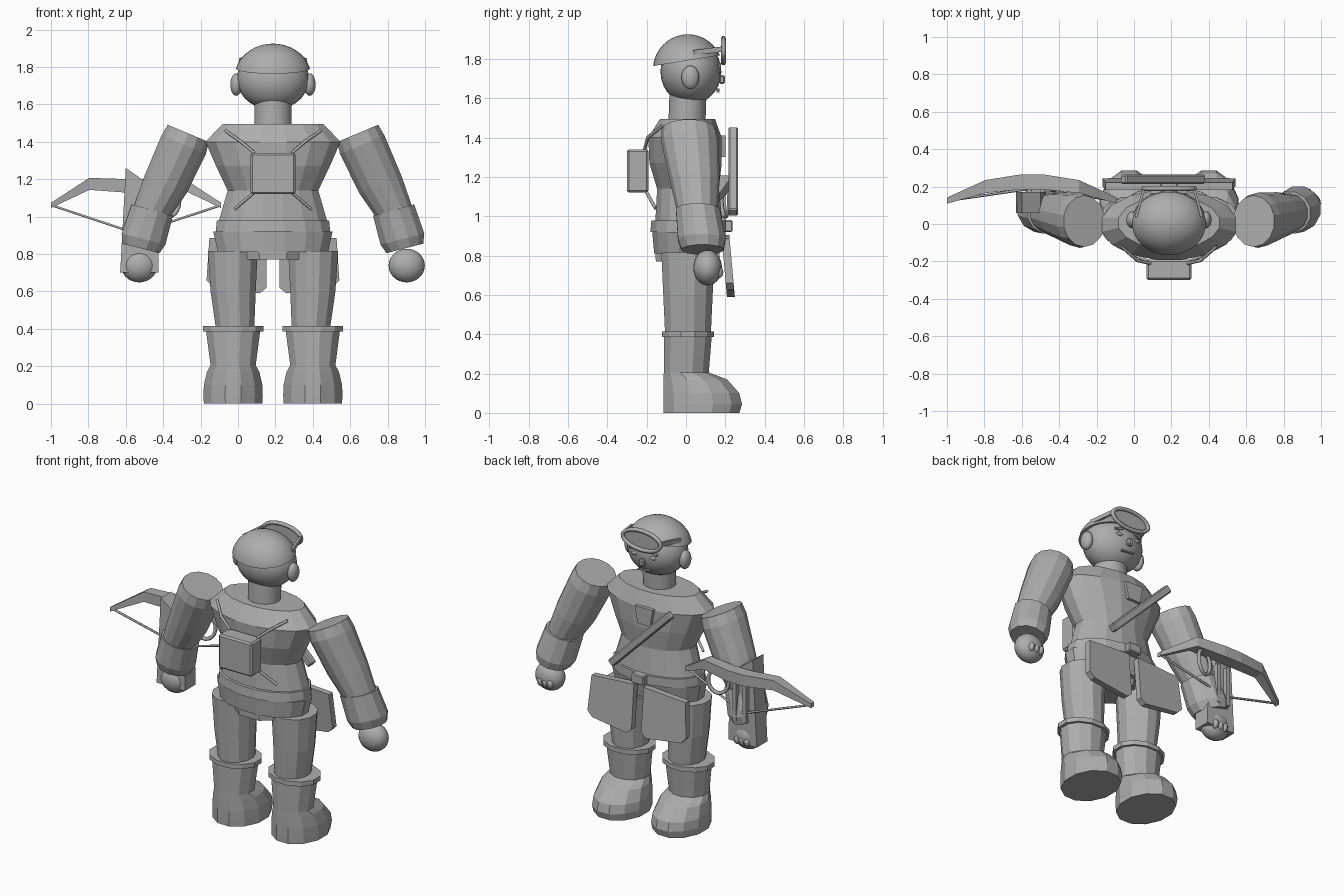
import bpy, bmesh, math
from mathutils import Vector, Matrix

if "Cube" in bpy.data.objects:
    bpy.data.objects.remove(bpy.data.objects["Cube"])

CX = 0.187  # body centre line
grey = bpy.data.materials.new("plain grey")
grey.diffuse_color = (0.42, 0.42, 0.42, 1)
grey.use_nodes = True
grey.node_tree.nodes["Principled BSDF"].inputs["Base Color"].default_value = grey.diffuse_color


def finish(name, bm, smooth=None):
    bmesh.ops.recalc_face_normals(bm, faces=bm.faces)
    me = bpy.data.meshes.new(name)
    bm.to_mesh(me)
    bm.free()
    ob = bpy.data.objects.new(name, me)
    bpy.context.collection.objects.link(ob)
    me.materials.append(grey)
    if smooth:
        bpy.context.view_layer.objects.active = ob
        ob.select_set(True)
        bpy.ops.object.shade_smooth_by_angle(angle=math.radians(smooth))
        ob.select_set(False)
    return ob


def loft(name, rings, n=12, smooth=None):
    """Rings: (centre, half width, half depth, axis tilt towards +x)."""
    bm = bmesh.new()
    prev = None
    for c, rx, ry, tilt in rings:
        ux = Vector((math.cos(tilt), 0, math.sin(tilt)))
        cur = []
        for i in range(n):
            a = math.tau * (i + 0.5) / n
            cur.append(bm.verts.new(Vector(c) + ux * rx * math.cos(a) + Vector((0, ry * math.sin(a), 0))))
        if prev:
            for i in range(n):
                j = (i + 1) % n
                bm.faces.new((prev[i], prev[j], cur[j], cur[i]))
        else:
            bm.faces.new(cur)
        prev = cur
    bm.faces.new(prev)
    return finish(name, bm, smooth)


def stack(name, levels, x=CX, n=12, smooth=None):
    """Levels: (z, half width, back y, front y)."""
    return loft(name, [((x, (b + f) / 2, z), w, (f - b) / 2, 0) for z, w, b, f in levels], n, smooth)


def ball(name, c, r, cut=None, u=24, v=14):
    bm = bmesh.new()
    bmesh.ops.create_uvsphere(bm, u_segments=u, v_segments=v, radius=1)
    bmesh.ops.transform(bm, matrix=Matrix.Translation(c) @ Matrix.Diagonal((*r, 1)), verts=bm.verts)
    if cut:
        res = bmesh.ops.bisect_plane(bm, geom=bm.verts[:] + bm.edges[:] + bm.faces[:], plane_co=cut[0],
                                     plane_no=cut[1], clear_inner=True)
        bmesh.ops.edgeloop_fill(bm, edges=[g for g in res["geom_cut"] if isinstance(g, bmesh.types.BMEdge)])
    return finish(name, bm, 40)


def box(name, c, size, rot=Matrix(), bevel=0):
    bm = bmesh.new()
    bmesh.ops.create_cube(bm, size=1)
    bmesh.ops.transform(bm, matrix=Matrix.Translation(c) @ rot @ Matrix.Diagonal((*size, 1)), verts=bm.verts)
    if bevel:
        bmesh.ops.bevel(bm, geom=bm.edges[:], offset=bevel, segments=1, affect='EDGES')
    return finish(name, bm)


def plate(name, pts, y0, y1, lean=0.0):
    """Outline in x, z extruded in y; lean pushes lower points forward."""
    top = max(z for _, z in pts)
    bm = bmesh.new()
    a = [bm.verts.new((x, y0 + lean * (top - z), z)) for x, z in pts]
    b = [bm.verts.new((x, y1 + lean * (top - z), z)) for x, z in pts]
    bm.faces.new(a)
    bm.faces.new(b)
    for i in range(len(a)):
        j = (i + 1) % len(a)
        bm.faces.new((a[i], a[j], b[j], b[i]))
    return finish(name, bm)


def tube(name, pts, r, cyclic=False):
    cu = bpy.data.curves.new(name, 'CURVE')
    cu.dimensions = '3D'
    cu.bevel_depth = r
    cu.bevel_resolution = 1
    cu.use_fill_caps = True
    sp = cu.splines.new('POLY')
    sp.points.add(len(pts) - 1)
    for p, q in zip(sp.points, pts):
        p.co = (*q, 1)
    sp.use_cyclic_u = cyclic
    ob = bpy.data.objects.new(name, cu)
    bpy.context.collection.objects.link(ob)
    cu.materials.append(grey)


# torso, belt and hips
stack("torso", [(0.96, 0.30, -0.16, 0.19), (1.14, 0.247, -0.15, 0.17), (1.27, 0.31, -0.19, 0.185),
                (1.40, 0.368, -0.195, 0.185), (1.495, 0.275, -0.135, 0.15)], n=16)
stack("belt", [(0.92, 0.312, -0.185, 0.205), (0.978, 0.306, -0.18, 0.205)], n=16)
stack("hips", [(0.81, 0.30, -0.165, 0.17), (0.92, 0.325, -0.175, 0.19)], n=16)
stack("hip_skirt", [(0.77, 0.19, -0.165, 0.14), (0.87, 0.20, -0.17, 0.16)], n=8)
box("belt_buckle", (CX, 0.215, 0.95), (0.09, 0.045, 0.06), bevel=0.006)

# neck, head, cap and ears
stack("neck", [(1.48, 0.10, -0.09, 0.10), (1.62, 0.10, -0.085, 0.105)], n=24, smooth=40)
ball("head", (CX, 0.025, 1.735), (0.193, 0.155, 0.165))
ball("cap", (CX, 0.01, 1.745), (0.205, 0.178, 0.18), ((CX, -0.16, 1.765), (0, -0.16, 1)), u=32, v=20)
for s, side in ((-1, "right"), (1, "left")):
    ball(side + "_ear", (CX + s * 0.197, 0.022, 1.706), (0.031, 0.045, 0.06))
    # face details
    ball(side + "_eye", (CX + s * 0.065, 0.17, 1.735), (0.024, 0.009, 0.012), u=12, v=8)
    box(side + "_brow", (CX + s * 0.07, 0.17, 1.768), (0.06, 0.014, 0.012), Matrix.Rotation(s * 0.2, 4, 'Y'))
    # goggle strap
    p, q = Vector((CX + s * 0.175, 0.04, 1.832)), Vector((CX + s * 0.135, 0.185, 1.85))
    rot = (q - p).to_track_quat('Y', 'Z').to_matrix().to_4x4()
    box(side + "_goggle_strap", (p + q) / 2, (0.014, (q - p).length, 0.026), rot)
box("nose", (CX, 0.183, 1.695), (0.034, 0.03, 0.045), bevel=0.008)
box("mouth", (CX, 0.163, 1.64), (0.09, 0.014, 0.009), Matrix.Rotation(0.12, 4, 'Y'))
tube("goggle_frame", [(CX + 0.136 * math.cos(a), 0.19, 1.842 + 0.062 * math.sin(a))
                      for a in (math.tau * i / 28 for i in range(28))], 0.013, True)
bm = bmesh.new()
bmesh.ops.create_circle(bm, cap_ends=True, segments=28, radius=1)
bmesh.ops.transform(bm, matrix=Matrix.Translation((CX, 0.187, 1.842)) @ Matrix.Diagonal((0.134, 1, 0.06, 1))
                    @ Matrix.Rotation(math.pi / 2, 4, 'X'), verts=bm.verts)
finish("goggle_lens", bm)

for s, side in ((-1, "right"), (1, "left")):
    # legs and boots
    lx = CX + s * 0.213
    loft(side + "_leg", [((CX + s * 0.202, 0.01, 0.39), 0.105, 0.12, 0), ((lx, 0.01, 0.60), 0.125, 0.13, 0),
                         ((CX + s * 0.215, 0.01, 0.815), 0.138, 0.14, 0)])
    stack(side + "_boot_cuff", [(0.385, 0.168, -0.128, 0.148), (0.415, 0.168, -0.128, 0.148)], lx)
    stack(side + "_boot", [(0, 0.162, -0.12, 0.278), (0.045, 0.164, -0.122, 0.292), (0.10, 0.162, -0.122, 0.278),
                           (0.17, 0.145, -0.12, 0.215), (0.205, 0.125, -0.117, 0.12),
                           (0.39, 0.15, -0.115, 0.135)], lx)
    # arms, gauntlets and hands
    loft(side + "_arm", [((CX + s * 0.66, 0.06, 1.0), 0.10, 0.10, s * 0.27),
                         ((CX + s * 0.575, 0.045, 1.17), 0.125, 0.125, s * 0.38),
                         ((CX + s * 0.477, 0.02, 1.385), 0.132, 0.148, s * 0.40),
                         ((CX + s * 0.453, 0.015, 1.445), 0.122, 0.138, s * 0.40)], 14)
    loft(side + "_gauntlet", [((CX + s * 0.705, 0.085, 0.83), 0.105, 0.11, s * 0.25),
                              ((CX + s * 0.692, 0.08, 0.88), 0.125, 0.125, s * 0.25),
                              ((CX + s * 0.645, 0.06, 1.035), 0.118, 0.115, s * 0.27)])
    ball(side + "_hand", (CX + s * 0.715, 0.11, 0.738), (0.097, 0.073, 0.09))
    for i in range(3):
        ball(f"{side}_finger_{i}", (CX + s * (0.675 + 0.035 * i), 0.165, 0.715), (0.02, 0.025, 0.03), u=10, v=8)
    # backpack straps
    tube(side + "_upper_strap", [(CX + s * 0.10, -0.21, 1.34), (CX + s * 0.17, -0.195, 1.40),
                                 (CX + s * 0.255, -0.12, 1.46)], 0.009)
    tube(side + "_lower_strap", [(CX + s * 0.10, -0.205, 1.13), (CX + s * 0.205, -0.155, 1.04)], 0.009)
    # hanging front pouches
    outline = [(0.035, 0.905), (0.34, 0.885), (0.355, 0.66), (0.32, 0.625), (0.07, 0.59), (0.035, 0.62)]
    plate(side + "_pouch", [(CX + s * x, z) for x, z in outline], 0.18, 0.22, 0.09)

# backpack, chest strap and chest patch
box("backpack", (CX, -0.245, 1.23), (0.24, 0.11, 0.22), bevel=0.01)
box("chest_strap", (0.155, 0.24, 1.228), (0.60, 0.05, 0.05), Matrix.Rotation(math.radians(45), 4, 'Y'), 0.008)
plate("chest_patch", [(0.10, 1.41), (0.23, 1.41), (0.21, 1.30), (0.12, 1.30)], 0.165, 0.20)

# crossbow stock with ridges
plate("crossbow_stock", [(-0.60, 1.26), (-0.50, 1.19), (-0.425, 0.80), (-0.425, 0.70), (-0.63, 0.70)], 0.06, 0.17)
for i in range(2):
    box(f"stock_ridge_{i}", (-0.56 + 0.07 * i, 0.18, 0.98), (0.025, 0.04, 0.26))
# crossbow limb, mirrored about its middle
MX = -0.545
bm = bmesh.new()
prev = None
limb = [(0.455, 0.125, 1.06, 0.014, 0.016), (0.25, 0.20, 1.175, 0.032, 0.035), (0.06, 0.225, 1.165, 0.036, 0.04)]
for dx, y, z, h, d in [(-t[0], *t[1:]) for t in limb] + limb[::-1]:
    cur = [bm.verts.new((MX + dx, y + a * d, z + b * h)) for a, b in ((-1, -1), (1, -1), (1, 1), (-1, 1))]
    if prev:
        for i in range(4):
            j = (i + 1) % 4
            bm.faces.new((prev[i], prev[j], cur[j], cur[i]))
    else:
        bm.faces.new(cur)
    prev = cur
bm.faces.new(prev)
finish("crossbow_limb", bm)
tube("crossbow_string", [(-0.995, 0.125, 1.06), (-0.545, 0.19, 0.91), (-0.095, 0.125, 1.06)], 0.007)
tube("crossbow_stirrup", [(-0.375 + 0.06 * math.cos(a), 0.20 + 0.02 * math.cos(a), 1.08 + 0.08 * math.sin(a))
                          for a in (math.tau * i / 20 for i in range(20))], 0.012, True)
